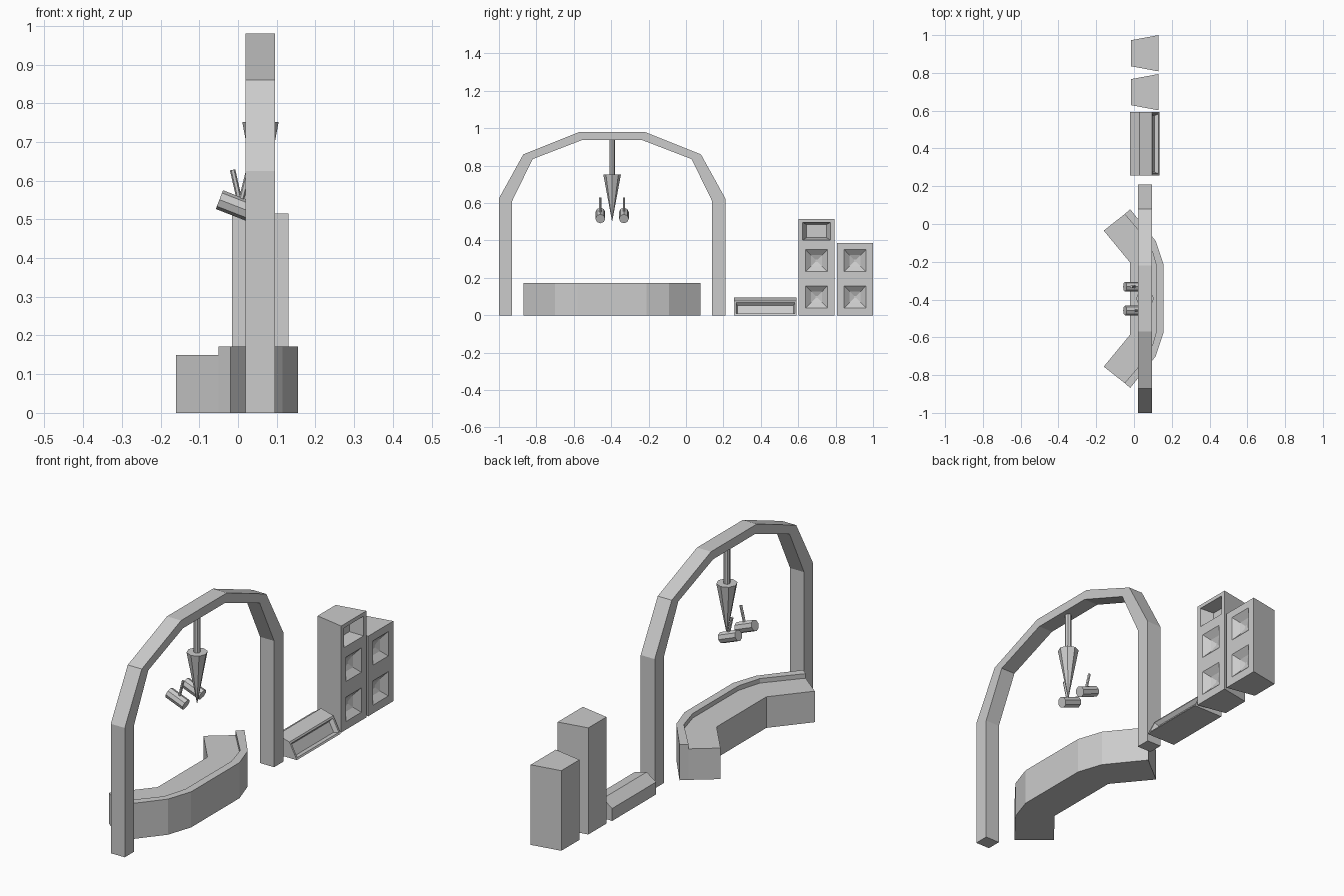
import bpy, bmesh
from mathutils import Vector

if "Cube" in bpy.data.objects:
    bpy.data.objects.remove(bpy.data.objects["Cube"])

CY = -0.395   # symmetry line of the arch, desk and hanging lamp


def finish(name, bm):
    bmesh.ops.recalc_face_normals(bm, faces=bm.faces[:])
    me = bpy.data.meshes.new(name)
    bm.to_mesh(me)
    bm.free()
    ob = bpy.data.objects.new(name, me)
    bpy.context.collection.objects.link(ob)
    return ob


def loft(name, rings, build=None):
    """Bridge equal-length point rings and cap both ends."""
    bm = bmesh.new()
    vs = [[bm.verts.new(p) for p in r] for r in rings]
    n = len(vs[0])
    for a, b in zip(vs, vs[1:]):
        for i in range(n):
            j = (i + 1) % n
            bm.faces.new((a[i], a[j], b[j], b[i]))
    bm.faces.new(vs[0][::-1])
    bm.faces.new(vs[-1])
    if build:
        bmesh.ops.recalc_face_normals(bm, faces=bm.faces[:])
        build(bm)
    return finish(name, bm)


def mirrored(half):
    """Complete an open half profile given as (across, y), mirrored about CY."""
    return half + [(a, 2 * CY - y) for a, y in reversed(half)]


def rod(name, a, b, r1, r2, sides=8):
    a, b = Vector(a), Vector(b)
    bm = bmesh.new()
    bmesh.ops.create_cone(bm, cap_ends=True, segments=sides, radius1=r1,
                          radius2=r2, depth=(b - a).length)
    ob = finish(name, bm)
    ob.location = (a + b) / 2
    ob.rotation_euler = (b - a).to_track_quat('Z', 'Y').to_euler()
    return ob


# Arch
outer = mirrored([(0, -1.0), (0.625, -1.0), (0.86, -0.87), (0.98, -0.57)])
inner = mirrored([(0, -0.93), (0.61, -0.93), (0.835, -0.82), (0.937, -0.555)])
arch = outer + inner[::-1]
loft("arch", [[(x, y, z) for z, y in arch] for x in (0.02, 0.095)])

# Curved desk: worktop body and raised rim along the outside
edge = mirrored([(-0.02, -0.868), (0.115, -0.70), (0.155, -0.58)])
lip = mirrored([(-0.05, -0.842), (0.085, -0.685), (0.118, -0.57)])
back = mirrored([(-0.16, -0.755), (-0.02, -0.585)])
for name, pts, top in (("desk_top", lip + back[::-1], 0.15),
                       ("desk_rim", edge + lip[::-1], 0.172)):
    loft(name, [[(x, y, z) for x, y in pts] for z in (0, top)])

# Hanging lamp
rod("lamp_stem", (0.058, CY, 0.72), (0.058, CY, 0.945), 0.015, 0.015)
rod("lamp_shade", (0.058, CY, 0.505), (0.058, CY, 0.752), 0.001, 0.047)

# Pair of tilted handsets with short stalks leaning opposite ways
for i, (y, lean) in enumerate(((-0.458, 0.022), (-0.332, -0.02))):
    rod(f"handset_body_{i}", (-0.048, y, 0.551), (0.042, y, 0.516), 0.026, 0.026)
    rod(f"handset_stalk_{i}", (0.006, y, 0.54), (0.006 + lean, y, 0.628), 0.007, 0.007, 6)


# Low console with a recessed sloping front
def console_recess(bm):
    front = max(bm.faces, key=lambda f: f.calc_center_median().x)
    bmesh.ops.inset_individual(bm, faces=[front], thickness=0.013)
    bmesh.ops.inset_individual(bm, faces=[front], thickness=0.012, depth=-0.02)


section = [(-0.02, 0), (-0.02, 0.06), (0.03, 0.095), (0.095, 0.077), (0.135, 0)]
loft("console", [[(x, y, z) for x, z in section] for y in (0.257, 0.592)], console_recess)


# Stacked cabinets: wedge boxes with lofted pits in the wide front
def ring(x, yc, hw, z0, z1):
    return [(x, yc - hw, z0), (x, yc + hw, z0), (x, yc + hw, z1), (x, yc - hw, z1)]


def cabinet(name, yc, z0, z1, pit):
    loft(name, [ring(-0.015, yc, 0.069, z0, z1), ring(0.13, yc, 0.096, z0, z1)]
         + [ring(x, yc, hw, a, b) for x, hw, a, b in pit])


def speaker(name, yc, z0, z1):
    m = (z0 + z1) / 2
    cabinet(name, yc, z0, z1, [(0.13, 0.058, m - 0.058, m + 0.06),
                               (0.105, 0.03, m - 0.03, m + 0.03),
                               (0.095, 0.006, m - 0.006, m + 0.006)])


for i, yc in enumerate((0.698, 0.904)):
    speaker(f"speaker_lower_{i}", yc, 0, 0.195)
    speaker(f"speaker_upper_{i}", yc, 0.195, 0.387)
cabinet("screen_box", 0.698, 0.387, 0.515, [(0.13, 0.075, 0.402, 0.497),
                                            (0.07, 0.053, 0.415, 0.485)])
